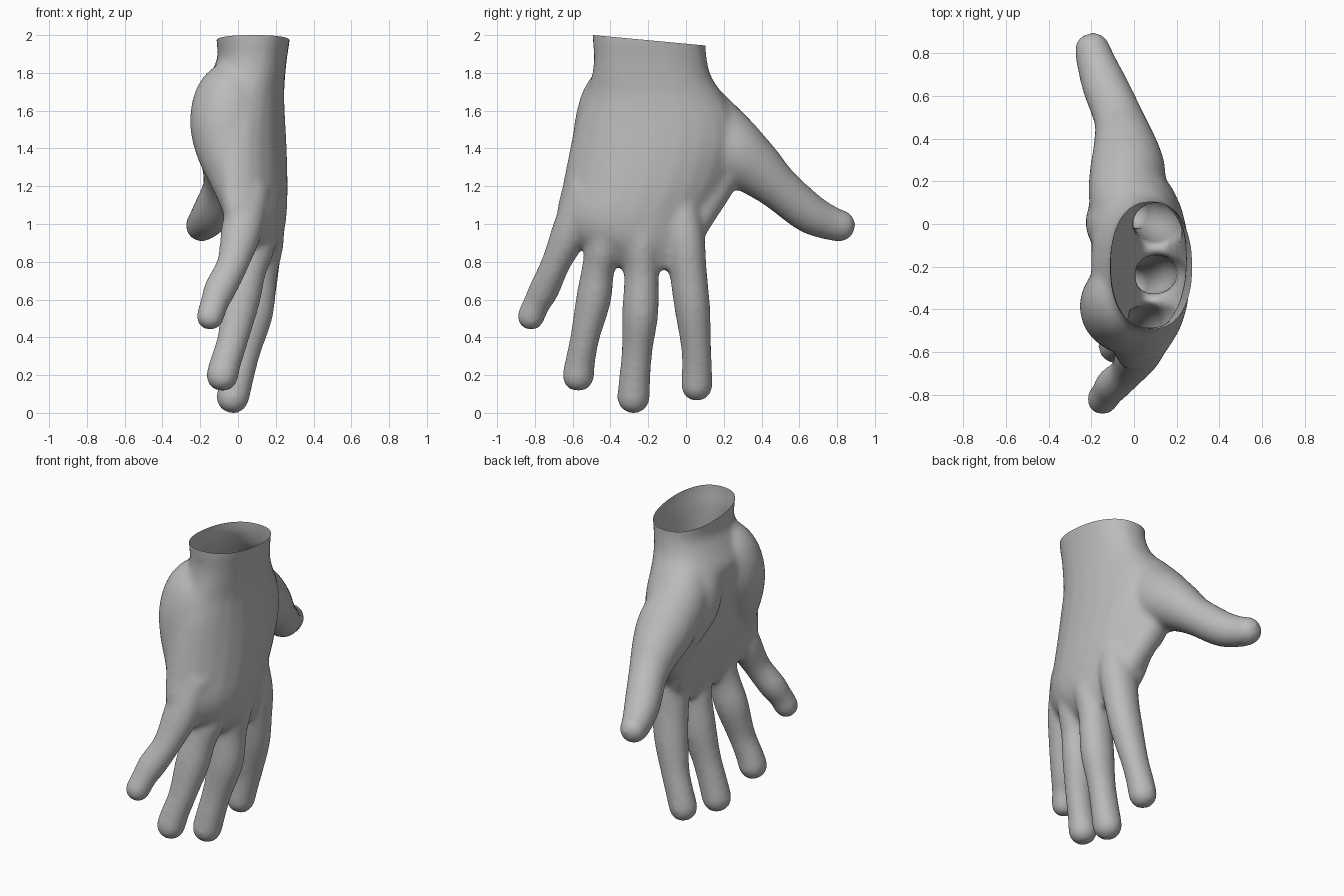
import bpy, bmesh, math
from mathutils import Vector

skin = bpy.data.materials.new("plain grey")
skin.diffuse_color = (0.5, 0.5, 0.5, 1)
bm = bmesh.new()
N = 24


def loft(rings):
    """Bridge rings of points and cap both ends."""
    vs = [[bm.verts.new(p) for p in r] for r in rings]
    for a, b in zip(vs, vs[1:]):
        for i in range(N):
            j = (i + 1) % N
            bm.faces.new((a[i], a[j], b[j], b[i]))
    bm.faces.new(vs[0][::-1])
    bm.faces.new(vs[-1])


def spline(rows, steps=5):
    """Catmull-Rom samples through rows of numbers."""
    rows = [Vector(r) for r in rows]
    p = [rows[0]] + rows + [rows[-1]]
    out = []
    for a, b, c, d in zip(p, p[1:], p[2:], p[3:]):
        for k in range(steps):
            t = k / steps
            out.append(0.5 * (2 * b + (c - a) * t + (2 * a - 5 * b + 4 * c - d) * t * t
                              + (3 * b - a - 3 * c + d) * t ** 3))
    return out + [rows[-1]]


def digit(rows, deep=1.0):
    """Tube through (x, y, z, radius) rows with a domed tip; deep thickens the root front to back."""
    s = spline(rows)
    pts = [(v.to_3d(), v[3]) for v in s]
    end, r = pts[-1]
    d = (end - pts[-3][0]).normalized()
    for k in range(1, 7):
        a = k / 6 * math.radians(80)
        pts.append((end + d * r * math.sin(a), r * math.cos(a) ** 0.85))
    rings = []
    for i, (c, r) in enumerate(pts):
        t = (pts[min(i + 1, len(pts) - 1)][0] - pts[max(i - 1, 0)][0]).normalized()
        u = t.cross(Vector((0.96, 0.2, 0.1))).normalized()
        w = t.cross(u) * (1 + (deep - 1) * max(0, 1 - i / len(s)))
        rings.append([c + r * (u * math.cos(2 * math.pi * k / N) + w * math.sin(2 * math.pi * k / N))
                      for k in range(N)])
    loft(rings)


# palm and wrist: z, y min, y max, x min, x max, arch of the edges
palm = [(2.08, -0.495, 0.105, -0.115, 0.275, 0), (1.98, -0.495, 0.105, -0.115, 0.275, 0),
        (1.88, -0.488, 0.11, -0.11, 0.26, 0), (1.78, -0.50, 0.135, -0.155, 0.25, 0),
        (1.68, -0.535, 0.20, -0.20, 0.245, -0.02), (1.55, -0.58, 0.27, -0.19, 0.25, -0.04),
        (1.4, -0.615, 0.285, -0.16, 0.258, -0.06), (1.2, -0.655, 0.215, -0.115, 0.263, -0.08),
        (1.05, -0.685, 0.135, -0.07, 0.258, -0.09), (0.93, -0.64, 0.095, -0.03, 0.238, -0.09),
        (0.84, -0.49, 0.05, 0.01, 0.20, -0.05), (0.76, -0.34, -0.02, 0.05, 0.16, -0.02)]
rings = []
for z, y0, y1, x0, x1, arch in spline(palm, 4):
    ring = []
    for k in range(N):
        a = -2 * math.pi * k / N
        c, s = math.cos(a), math.sin(a)
        bend = arch * c * c * (1.1 if c < 0 else 0.8)
        ring.append(((x0 + x1) / 2 + (x1 - x0) / 2 * math.copysign(abs(s) ** 0.85, s) + bend,
                     (y0 + y1) / 2 + (y1 - y0) / 2 * math.copysign(abs(c) ** 0.9, c), z))
    rings.append(ring)
loft(rings)

# heel pad under the little finger side
digit([(0.06, -0.28, 1.92, 0.09), (0.02, -0.32, 1.78, 0.15), (-0.035, -0.355, 1.66, 0.195),
       (-0.055, -0.39, 1.53, 0.20), (-0.045, -0.43, 1.40, 0.18), (-0.015, -0.48, 1.27, 0.15),
       (0.01, -0.53, 1.15, 0.12)])
# little finger
digit([(0.07, -0.53, 1.2, 0.09), (0.02, -0.61, 0.97, 0.098), (-0.028, -0.69, 0.79, 0.078),
       (-0.095, -0.75, 0.655, 0.081), (-0.125, -0.79, 0.58, 0.073), (-0.147, -0.82, 0.512, 0.074)], 1.15)
# ring finger
digit([(0.11, -0.38, 1.2, 0.09), (0.09, -0.43, 0.92, 0.097), (0.052, -0.465, 0.76, 0.087),
       (0.015, -0.49, 0.60, 0.093), (-0.025, -0.535, 0.40, 0.078), (-0.065, -0.56, 0.27, 0.08),
       (-0.083, -0.57, 0.20, 0.086)], 1.22)
# middle finger
digit([(0.12, -0.23, 1.2, 0.1), (0.125, -0.235, 0.92, 0.10), (0.103, -0.235, 0.74, 0.091),
       (0.08, -0.242, 0.53, 0.096), (0.035, -0.258, 0.34, 0.082), (0.0, -0.27, 0.20, 0.083),
       (-0.027, -0.278, 0.085, 0.088)], 1.25)
# index finger
digit([(0.08, -0.06, 1.3, 0.085), (0.10, -0.03, 1.1, 0.10), (0.112, -0.008, 0.92, 0.107),
       (0.104, 0.012, 0.74, 0.099), (0.083, 0.033, 0.56, 0.095), (0.04, 0.053, 0.36, 0.081),
       (0.005, 0.058, 0.24, 0.081), (-0.02, 0.057, 0.148, 0.085)], 1.22)
# thumb with its fleshy base
digit([(0.06, -0.05, 1.84, 0.09), (0.01, 0.0, 1.70, 0.14), (-0.035, 0.10, 1.55, 0.172),
       (-0.03, 0.25, 1.39, 0.178), (-0.043, 0.37, 1.295, 0.15), (-0.07, 0.49, 1.19, 0.118),
       (-0.135, 0.645, 1.062, 0.108), (-0.175, 0.75, 1.01, 0.094), (-0.193, 0.81, 0.992, 0.086)])
# ball of the thumb on the palm side
digit([(0.02, -0.06, 1.75, 0.09), (-0.05, -0.02, 1.62, 0.155), (-0.06, 0.02, 1.48, 0.165),
       (-0.04, 0.08, 1.35, 0.14), (-0.005, 0.11, 1.22, 0.11)])
# skin web from thumb to index finger
digit([(0.02, 0.21, 1.42, 0.12), (0.01, 0.175, 1.25, 0.105), (0.055, 0.085, 1.08, 0.092),
       (0.09, 0.01, 0.95, 0.085)])

bmesh.ops.recalc_face_normals(bm, faces=bm.faces[:])
mesh = bpy.data.meshes.new("hand")
bm.to_mesh(mesh)
bm.free()
hand = bpy.data.objects.new("hand", mesh)
bpy.context.collection.objects.link(hand)

# fuse the parts into one soft skin
m = hand.modifiers.new("fuse", "REMESH")
m.mode, m.voxel_size = "VOXEL", 0.014
m = hand.modifiers.new("soften", "SMOOTH")
m.factor, m.iterations = 0.5, 22
dg = bpy.context.evaluated_depsgraph_get()
fused = bpy.data.meshes.new_from_object(hand.evaluated_get(dg))
hand.modifiers.clear()
hand.data = fused

# open the wrist with a slightly slanted cut
bm = bmesh.new()
bm.from_mesh(fused)
bmesh.ops.bisect_plane(bm, geom=bm.verts[:] + bm.edges[:] + bm.faces[:],
                       plane_co=(0, -0.49, 2.0), plane_no=(0, 0.093, 1), clear_outer=True)
for f in bm.faces:
    f.smooth = True
bm.to_mesh(fused)
bm.free()
fused.materials.clear()
fused.materials.append(skin)
